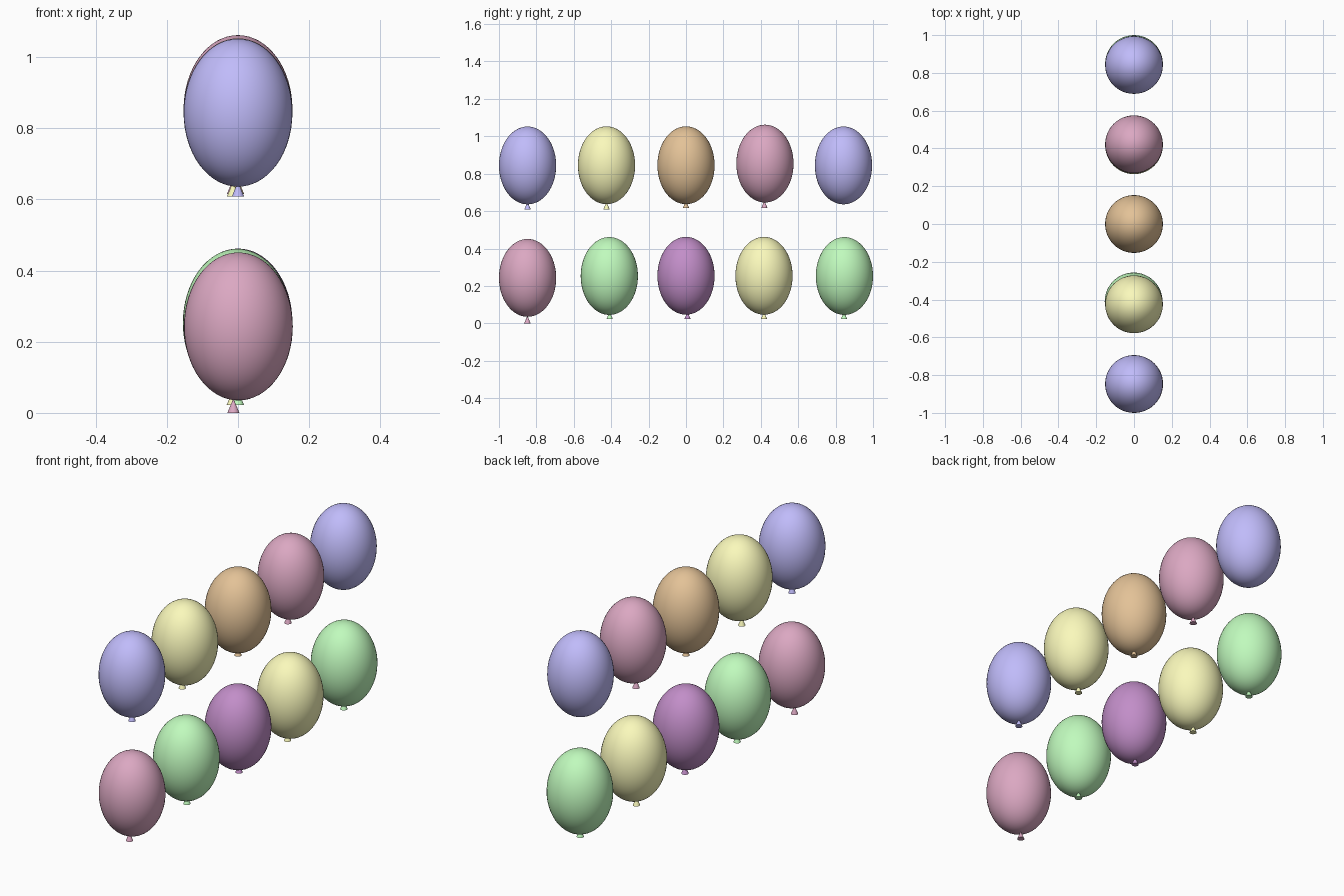
import bpy

if "Cube" in bpy.data.objects:
    bpy.data.objects.remove(bpy.data.objects["Cube"])

COLOURS = {
    "blue": (0.53, 0.50, 0.96, 1),
    "yellow": (0.96, 0.95, 0.50, 1),
    "orange": (0.77, 0.54, 0.31, 1),
    "rose": (0.71, 0.39, 0.54, 1),
    "green": (0.53, 0.96, 0.51, 1),
    "purple": (0.54, 0.27, 0.58, 1),
}
MATS = {}
for cname, rgba in COLOURS.items():
    MATS[cname] = bpy.data.materials.new(cname + "_rubber")
    MATS[cname].diffuse_color = rgba

RADIUS, HALF_HEIGHT = 0.153, 0.208


def finish(obj, name, colour):
    obj.name = name
    obj.data.materials.append(MATS[colour])
    bpy.ops.object.shade_smooth_by_angle()


def balloon(label, colour, x, y, z, knot=None):
    # inflated body
    bpy.ops.mesh.primitive_uv_sphere_add(segments=48, ring_count=32, radius=1, location=(x, y, z))
    body = bpy.context.object
    body.scale = (RADIUS, RADIUS, HALF_HEIGHT)
    bpy.ops.object.transform_apply(location=False, rotation=False, scale=True)
    finish(body, label + "_balloon", colour)
    # flared knot under the body: (x, y, z of its lower rim)
    if knot:
        kx, ky, kz = knot
        bpy.ops.mesh.primitive_cone_add(vertices=24, radius1=0.017, radius2=0.002, depth=0.036,
                                        location=(kx, ky, kz + 0.018))
        finish(bpy.context.object, label + "_knot", colour)


# lower row, front to back
balloon("lower_1", "rose", 0.001, -0.847, 0.243, (-0.013, -0.848, 0.0))
balloon("lower_2", "green", -0.002, -0.410, 0.253, (0, -0.408, 0.022))
balloon("lower_3", "purple", 0, 0, 0.254, (0, 0.008, 0.022))
balloon("lower_4", "yellow", 0, 0.417, 0.254, (-0.015, 0.417, 0.022))
balloon("lower_5", "green", 0, 0.847, 0.253, (0, 0.845, 0.022))

# upper row, front to back (the last balloon has no knot)
balloon("upper_1", "blue", 0, -0.847, 0.844, (0, -0.847, 0.609))
balloon("upper_2", "yellow", 0, -0.425, 0.845, (-0.014, -0.425, 0.609))
balloon("upper_3", "orange", 0, 0, 0.845, (0, 0, 0.616))
balloon("upper_4", "rose", 0, 0.422, 0.854, (-0.014, 0.419, 0.616))
balloon("upper_5", "blue", 0, 0.842, 0.844)

for m in bpy.data.materials:
    if m.users and not m.is_grease_pencil:
        m.use_nodes = True
        m.node_tree.nodes["Principled BSDF"].inputs["Base Color"].default_value = m.diffuse_color
